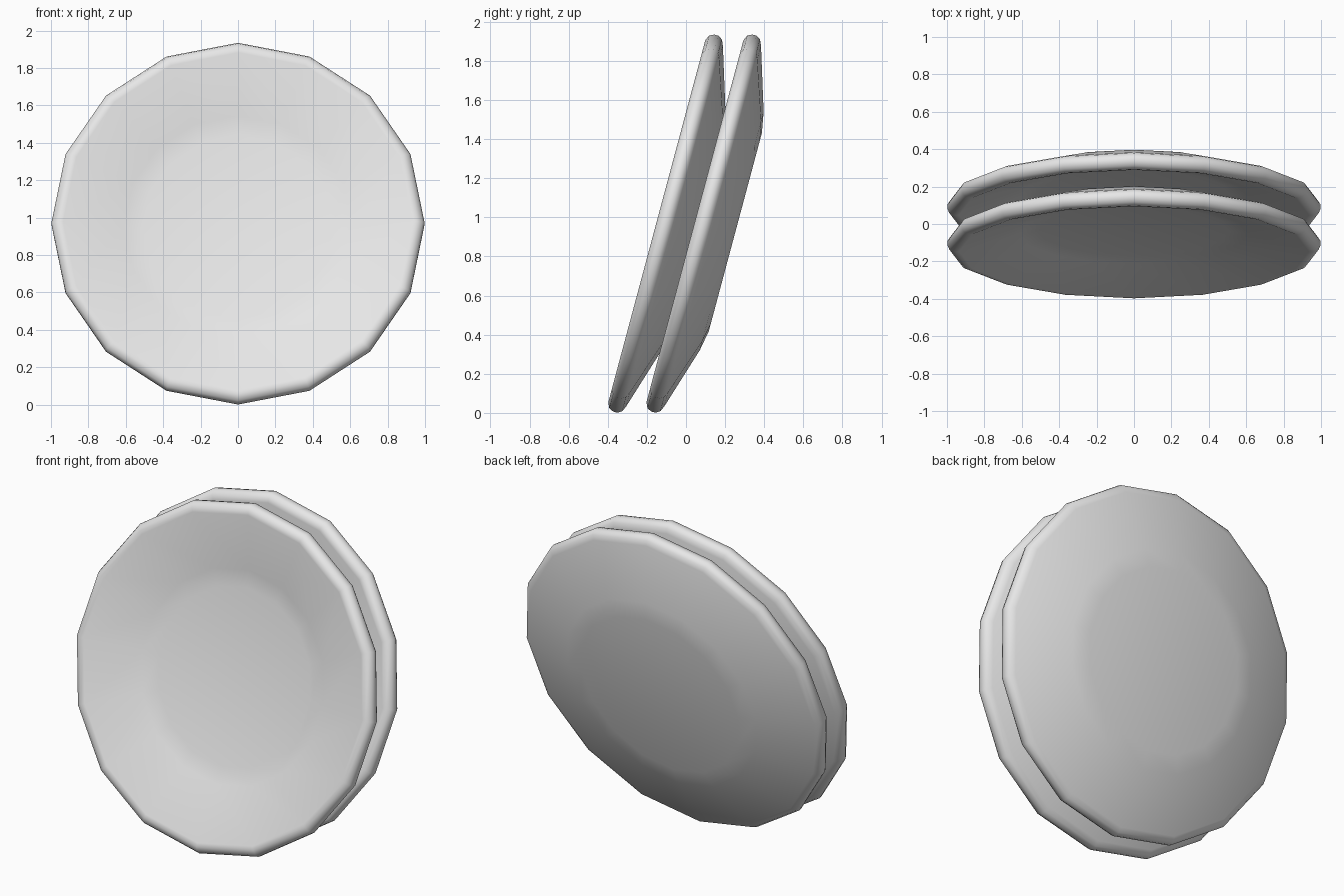
import bpy, bmesh
from math import radians, tau
from mathutils import Vector

cube = bpy.data.objects.get("Cube")
if cube:
    bpy.data.objects.remove(cube, do_unlink=True)

# Glaze colour
glaze = bpy.data.materials.new("pale_grey_glaze")
glaze.use_nodes = True
glaze.diffuse_color = (0.8, 0.8, 0.8, 1)
glaze.node_tree.nodes["Principled BSDF"].inputs["Base Color"].default_value = (0.8, 0.8, 0.8, 1)

# Half section of a plate (radius, height): well, lip, rounded rim, underside, foot
SECTION = [
    (0, -0.07), (0.51, -0.07), (0.61, -0.053),
    (0.935, 0.045), (0.958, 0.047), (0.987, 0.034), (0.998, 0.01),
    (0.998, -0.012), (0.984, -0.034), (0.955, -0.047),
    (0.63, -0.148), (0.525, -0.167), (0, -0.167),
]
SIDES = 16


def make_plate(name, y):
    """Revolve the section into a plate leaning back, centred at depth y."""
    bm = bmesh.new()
    verts = [bm.verts.new((r, 0, h)) for r, h in SECTION]
    edges = [bm.edges.new(pair) for pair in zip(verts, verts[1:])]
    bmesh.ops.spin(bm, geom=verts + edges, cent=Vector(), axis=Vector((0, 0, 1)),
                   angle=tau, steps=SIDES)
    bmesh.ops.remove_doubles(bm, verts=bm.verts[:], dist=0.0005)
    bmesh.ops.recalc_face_normals(bm, faces=bm.faces[:])
    for face in bm.faces:
        face.smooth = True
    mesh = bpy.data.meshes.new(name)
    bm.to_mesh(mesh)
    bm.free()
    mesh.materials.append(glaze)
    plate = bpy.data.objects.new(name, mesh)
    plate.location = (0, y, 0.968)
    plate.rotation_euler.x = radians(75)
    bpy.context.collection.objects.link(plate)


make_plate("front_plate", -0.104)
make_plate("back_plate", 0.091)
